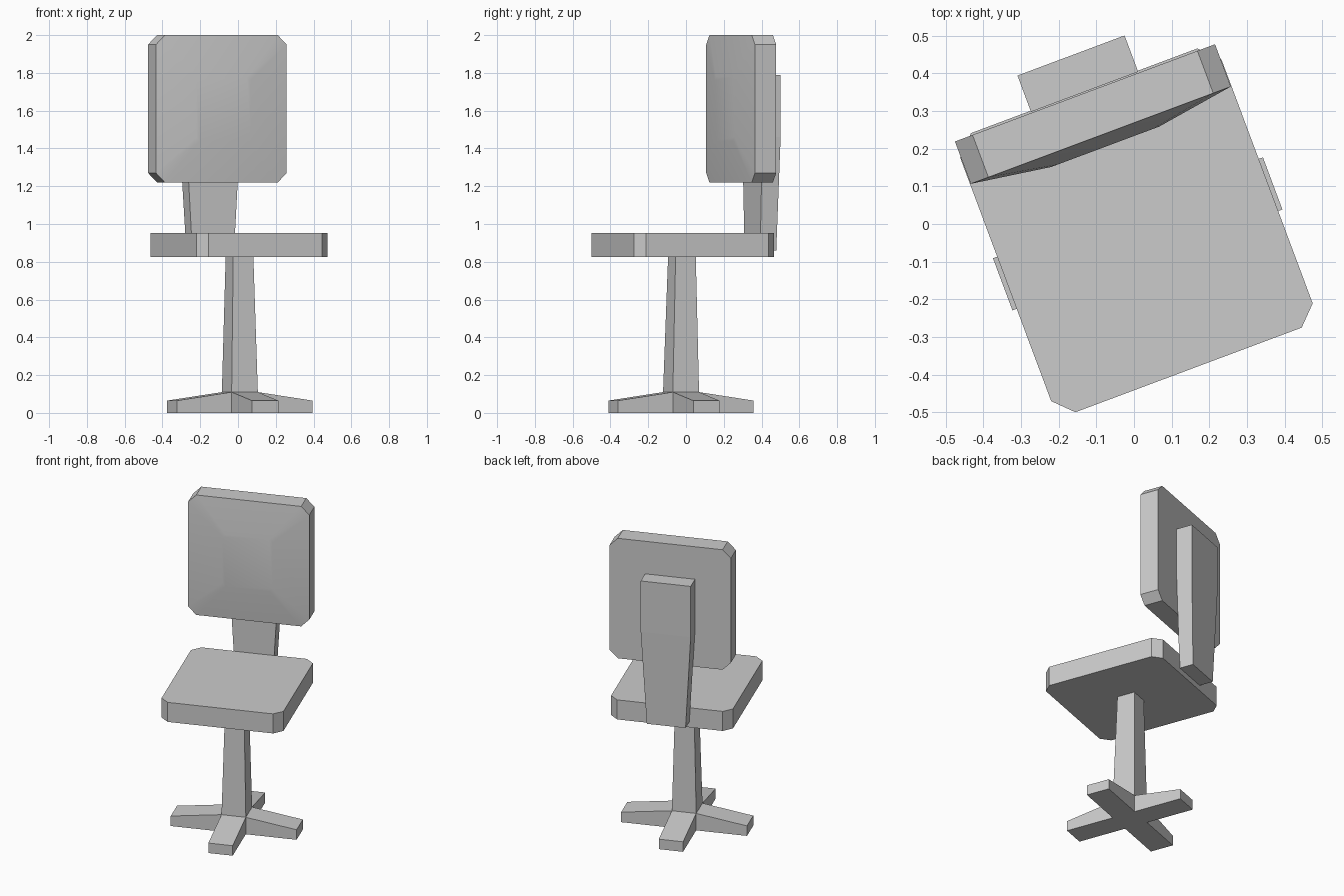
import bpy, bmesh
from math import radians
from mathutils import Vector

if "Cube" in bpy.data.objects:
    bpy.data.objects.remove(bpy.data.objects["Cube"])

TURN = radians(20.5)  # the whole chair is turned about z


def finish(name, bm):
    bmesh.ops.recalc_face_normals(bm, faces=bm.faces)
    me = bpy.data.meshes.new(name)
    bm.to_mesh(me)
    bm.free()
    ob = bpy.data.objects.new(name, me)
    ob.rotation_euler.z = TURN
    bpy.context.collection.objects.link(ob)
    return ob


def octagon(hw, hh, c):
    """Rectangle with cut corners."""
    return [(-hw, -hh + c), (-hw + c, -hh), (hw - c, -hh), (hw, -hh + c),
            (hw, hh - c), (hw - c, hh), (-hw + c, hh), (-hw, hh - c)]


def loft(name, loops):
    """Skin between matching loops and cap both ends."""
    bm = bmesh.new()
    rings = [[bm.verts.new(p) for p in loop] for loop in loops]
    n = len(rings[0])
    for a, b in zip(rings, rings[1:]):
        for i in range(n):
            bm.faces.new((a[i], a[(i + 1) % n], b[(i + 1) % n], b[i]))
    bm.faces.new(rings[0])
    bm.faces.new(rings[-1])
    return finish(name, bm)


# Seat: flat slab with cut corners
loft("seat", [[(x, y - 0.018, z) for x, y in octagon(0.371, 0.396, 0.05)]
              for z in (0.825, 0.952)])

# Backrest: upright slab with a softly bulging front
rings = [(0.369, 0.39, 0.05, 0.372), (0.369, 0.39, 0.05, 0.252),
         (0.153, 0.17, 0.02, 0.219)]
back = loft("backrest", [[(x, y, z + 1.61) for x, z in octagon(w, h, c)]
                         for w, h, c, y in rings])
bpy.context.view_layer.objects.active = back
back.select_set(True)
bpy.ops.object.shade_smooth_by_angle(angle=radians(30))
back.select_set(False)

# Back support: tapered strut joining seat and backrest
loft("back_support",
     [[(-w, 0.375, z), (w, 0.375, z), (w, yb, z), (-w, yb, z)]
      for z, w, yb in ((0.86, 0.118, 0.466), (1.46, 0.152, 0.478),
                       (1.79, 0.152, 0.478))])

# Pedestal: hub block, four legs pulled from its sides, post pulled from its top
CY, HW = -0.028, 0.074
bm = bmesh.new()
bmesh.ops.create_cube(bm, size=1)
for v in bm.verts:
    v.co = (v.co.x * 2 * HW, v.co.y * 2 * HW + CY, 0.11 if v.co.z > 0 else 0)
bm.normal_update()
for f in [f for f in bm.faces if f.normal.z > -0.5]:
    direction = f.normal.copy()
    is_top = direction.z > 0.5
    new = bmesh.ops.extrude_discrete_faces(bm, faces=[f])["faces"][0]
    for v in new.verts:
        if is_top:
            v.co = Vector((v.co.x * 0.77, -0.023 + (v.co.y - CY) * 0.77, 0.826))
        else:
            v.co += direction * (0.383 - HW)
            v.co.z = min(v.co.z, 0.065)
finish("pedestal", bm)
